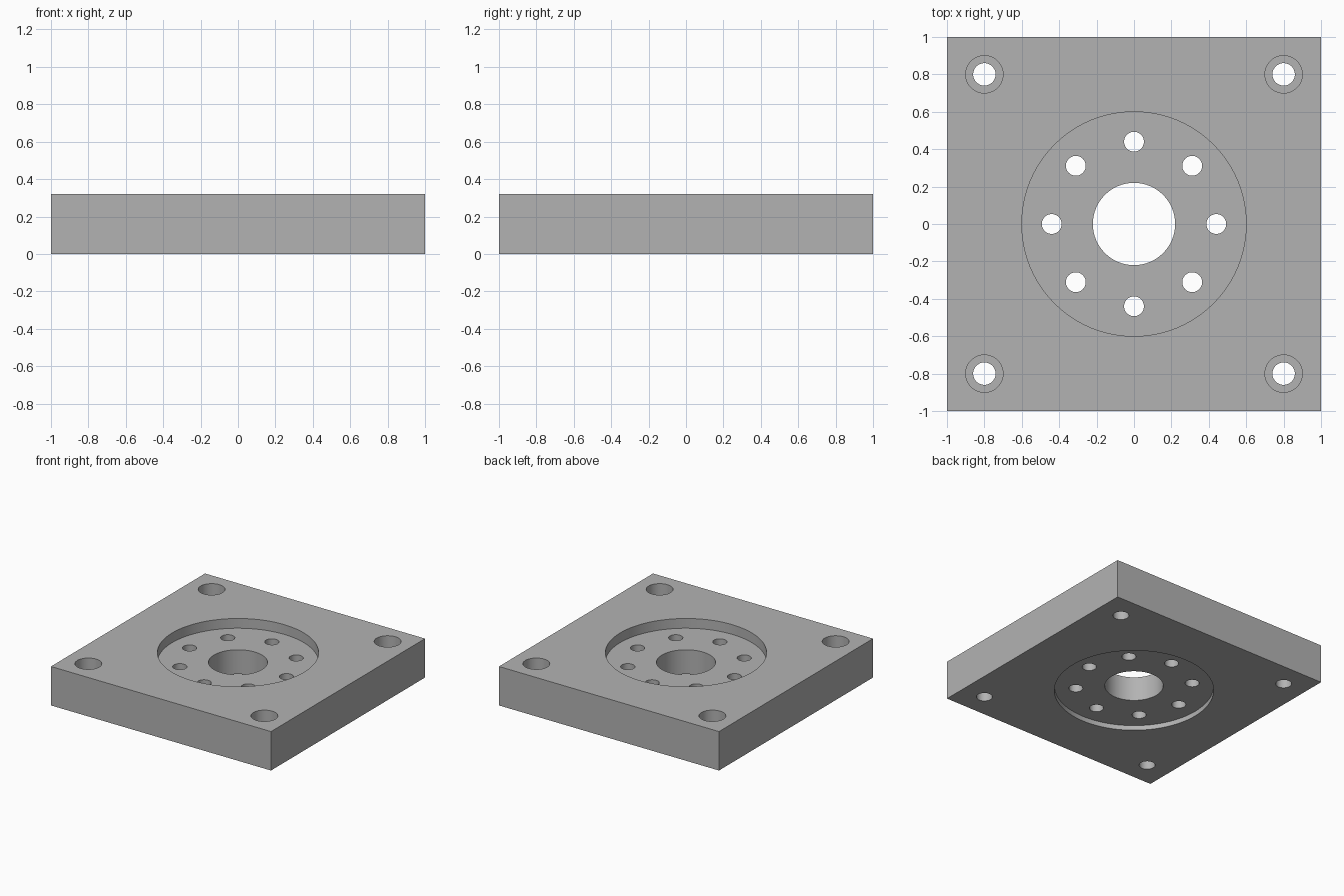
import bpy
from math import cos, sin, tau, radians

cube = bpy.data.objects.get("Cube")
if cube:
    bpy.data.objects.remove(cube, do_unlink=True)

HEIGHT = 0.32
GREY = (0.45, 0.45, 0.45, 1.0)

metal = bpy.data.materials.new("machined_grey")
metal.use_nodes = True
metal.diffuse_color = GREY
metal.node_tree.nodes["Principled BSDF"].inputs["Base Color"].default_value = GREY

# Square plate
bpy.ops.mesh.primitive_cube_add(size=1, location=(0, 0, HEIGHT / 2))
plate = bpy.context.object
plate.name = "flange_plate"
plate.scale = (2, 2, HEIGHT)
bpy.ops.object.transform_apply(location=True, rotation=False, scale=True)
plate.data.materials.append(metal)


def drill(x, y, radius, bottom=-0.1, top=HEIGHT + 0.1, sides=48):
    """Cut a vertical round hole or recess out of the plate."""
    bpy.ops.mesh.primitive_cylinder_add(vertices=sides, radius=radius, depth=top - bottom,
                                        location=(x, y, (top + bottom) / 2))
    cutter = bpy.context.object
    cutter.hide_render = True
    cutter.data.materials.append(metal)
    bpy.context.view_layer.objects.active = plate
    cut = plate.modifiers.new("drill", 'BOOLEAN')
    cut.operation = 'DIFFERENCE'
    cut.solver = 'EXACT'
    cut.object = cutter
    bpy.ops.object.modifier_apply(modifier=cut.name)
    bpy.data.objects.remove(cutter, do_unlink=True)


# Round recesses above and below, and the central bore
drill(0, 0, 0.6, bottom=HEIGHT - 0.08, sides=96)
drill(0, 0, 0.6, top=0.04, sides=96)
drill(0, 0, 0.22, sides=64)

# Ring of bolt holes
for i in range(8):
    a = tau * i / 8
    drill(0.44 * cos(a), 0.44 * sin(a), 0.053)

# Counterbored corner holes
for x in (-0.8, 0.8):
    for y in (-0.8, 0.8):
        drill(x, y, 0.1, bottom=HEIGHT - 0.12)
        drill(x, y, 0.06)

# Smooth bores with crisp rims
bpy.ops.object.select_all(action='DESELECT')
plate.select_set(True)
bpy.context.view_layer.objects.active = plate
bpy.ops.object.shade_smooth_by_angle(angle=radians(30))
